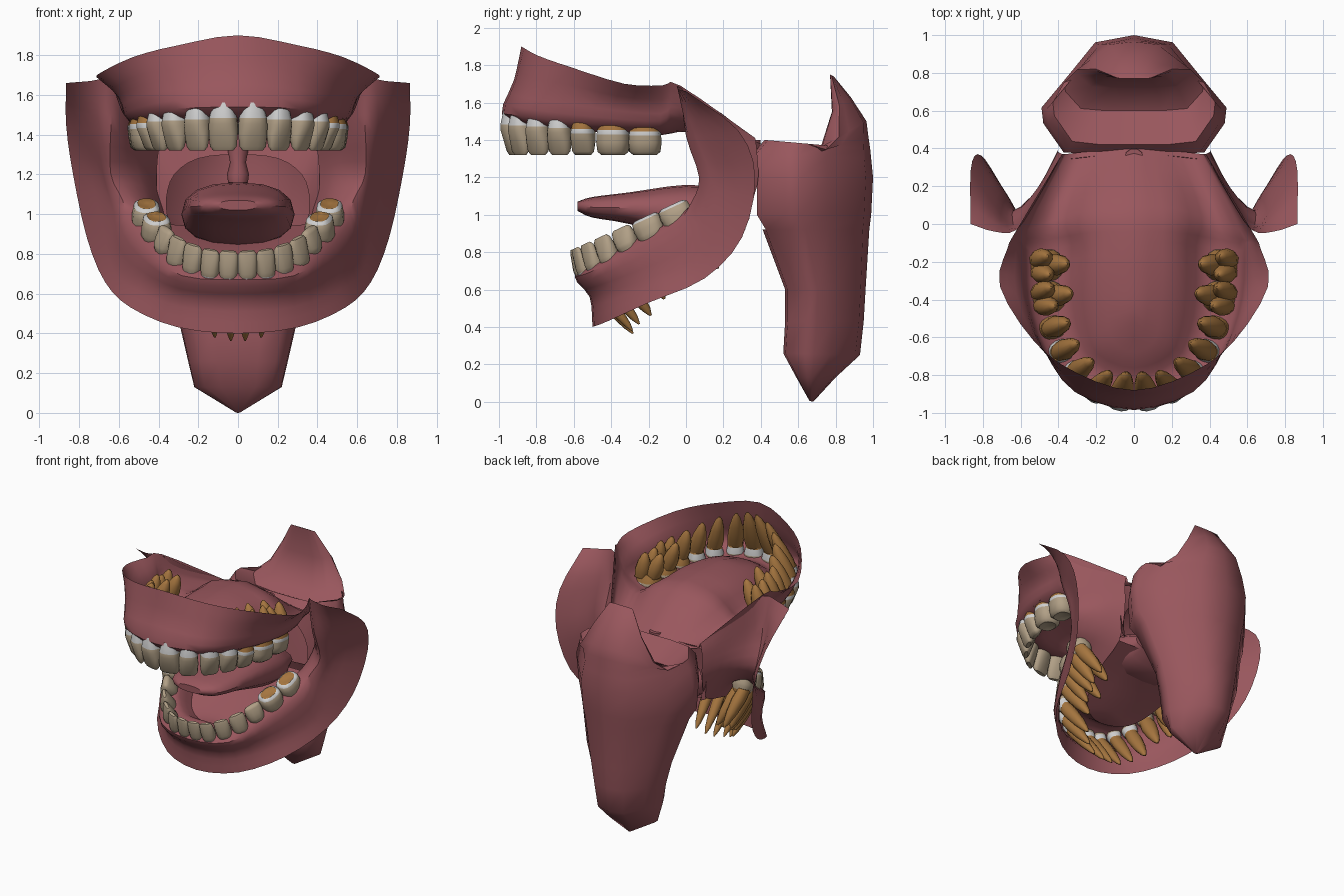
import bpy, bmesh, math
from mathutils import Vector as V

if "Cube" in bpy.data.objects:
    bpy.data.objects.remove(bpy.data.objects["Cube"])


def material(name, rgb):
    m = bpy.data.materials.new(name)
    m.diffuse_color = (*rgb, 1)
    m.use_nodes = True
    m.node_tree.nodes["Principled BSDF"].inputs["Base Color"].default_value = m.diffuse_color
    return m


GUM = material("gum pink", (0.32, 0.095, 0.11))
TOOTH = material("tooth ivory", (0.44, 0.35, 0.24))
ROOT = material("root amber", (0.38, 0.18, 0.05))
WHITE = material("neck white", (0.62, 0.62, 0.62))


def make(name, verts, faces, mats, idx=None, angle=45):
    bm = bmesh.new()
    bv = [bm.verts.new(v) for v in verts]
    for i, f in enumerate(faces):
        face = bm.faces.new([bv[k] for k in f])
        face.material_index = idx[i] if idx else 0
    bmesh.ops.remove_doubles(bm, verts=bm.verts, dist=0.0005)
    bmesh.ops.recalc_face_normals(bm, faces=bm.faces)
    me = bpy.data.meshes.new(name)
    bm.to_mesh(me)
    bm.free()
    for m in mats:
        me.materials.append(m)
    ob = bpy.data.objects.new(name, me)
    bpy.context.collection.objects.link(ob)
    bpy.ops.object.select_all(action='DESELECT')
    ob.select_set(True)
    bpy.context.view_layer.objects.active = ob
    bpy.ops.object.shade_smooth_by_angle(angle=math.radians(angle))
    return ob


def refine(pts, n):
    """Catmull-Rom curve through the points, n steps per span."""
    out = []
    for i in range(len(pts) - 1):
        p1, p2 = pts[i], pts[i + 1]
        p0 = pts[i - 1] if i else p1 * 2 - p2
        p3 = pts[i + 2] if i + 2 < len(pts) else p2 * 2 - p1
        for k in range(n):
            t = k / n
            out.append(0.5 * (2 * p1 + (p2 - p0) * t + (2 * p0 - 5 * p1 + 4 * p2 - p3) * t * t
                              + (3 * p1 - p0 - 3 * p2 + p3) * t ** 3))
    return out + [pts[-1]]


def sheet(name, sections, n=3, m=3):
    """Smooth sheet through half sections, mirrored over x = 0."""
    half = [[V(s[i:i + 3]) for i in range(0, len(s), 3)] for s in sections]
    full = [[V((-p.x, p.y, p.z)) for p in s] for s in half[:0:-1]] + half
    rows = [refine(s, m) for s in full]
    cols = [refine(list(c), n) for c in zip(*rows)]
    w, h = len(cols), len(cols[0])
    faces = [(i * h + j, i * h + j + 1, (i + 1) * h + j + 1, (i + 1) * h + j)
             for i in range(w - 1) for j in range(h - 1)]
    return make(name, [p for c in cols for p in c], faces, [GUM])


def tube(rings):
    """Closed tube through rings: vertices, side faces and two caps."""
    n = len(rings[0])
    faces = [(r * n + k, r * n + (k + 1) % n, (r + 1) * n + (k + 1) % n, (r + 1) * n + k)
             for r in range(len(rings) - 1) for k in range(n)]
    last = (len(rings) - 1) * n
    faces += [tuple(range(n - 1, -1, -1)), tuple(range(last, last + n))]
    return [p for r in rings for p in r], faces


def oval(c, u, v, n=12, e=0.75):
    """Ring around c with half axes u and v; e < 1 squares it off."""
    f = lambda a: math.copysign(abs(a) ** e, a) if abs(a) > 1e-6 else 0
    return [c + u * f(math.cos(2 * math.pi * k / n)) + v * f(math.sin(2 * math.pi * k / n))
            for k in range(n)]


# Upper gum and palate: outer rim, fold, gum line out, gum line in, vault, centre
sheet("upper_gum_and_palate", [
    (0, -.88, 1.9, 0, -.92, 1.72, 0, -.985, 1.54, 0, -.85, 1.47, 0, -.72, 1.53, 0, -.6, 1.58),
    (.3, -.79, 1.85, .3, -.85, 1.68, .31, -.89, 1.53, .24, -.76, 1.46, .15, -.66, 1.54, 0, -.55, 1.6),
    (.53, -.62, 1.79, .49, -.65, 1.65, .46, -.66, 1.5, .34, -.58, 1.45, .2, -.52, 1.56, 0, -.45, 1.63),
    (.71, -.33, 1.7, .59, -.38, 1.6, .54, -.4, 1.48, .38, -.38, 1.44, .22, -.3, 1.58, 0, -.3, 1.64),
    (.67, -.13, 1.69, .6, -.13, 1.58, .55, -.14, 1.47, .38, -.12, 1.43, .22, -.1, 1.58, 0, -.1, 1.64),
    (.62, -.03, 1.69, .6, -.03, 1.6, .56, -.03, 1.52, .42, .02, 1.44, .22, .08, 1.56, 0, .1, 1.6),
    (.38, .37, 1.41, .37, .37, 1.39, .36, .37, 1.37, .28, .38, 1.35, .14, .39, 1.36, 0, .4, 1.38)])

# Lower gum running up into the cheeks: rim, fold, gum line out, gum line in, inner wall
sheet("lower_gum_and_cheeks", [
    (0, -.5, .4, 0, -.515, .56, 0, -.595, .67, 0, -.47, .76, 0, -.36, .7),
    (.3, -.42, .43, .28, -.44, .58, .28, -.52, .69, .2, -.42, .76, .15, -.3, .7),
    (.54, -.2, .53, .49, -.21, .66, .44, -.3, .8, .33, -.28, .86, .25, -.2, .75),
    (.67, .10, .66, .61, .03, .76, .55, -.06, .95, .4, -.06, .97, .32, 0, .85),
    (.76, .3, .88, .65, .12, .98, .58, .03, 1.07, .45, .12, 1.05, .36, .27, .95),
    (.83, .37, 1.2, .7, .18, 1.2, .64, .07, 1.2, .5, .2, 1.2, .4, .38, 1.15),
    (.865, .28, 1.45, .74, .1, 1.42, .64, 0, 1.42, .52, .15, 1.38, .4, .38, 1.33),
    (.865, 0, 1.66, .74, -.04, 1.67, .62, -.03, 1.68, .5, .15, 1.55, .38, .37, 1.41)])

# Floor of the mouth
sheet("mouth_floor", [
    (0, -.36, .7, 0, -.3, .7), (.15, -.3, .7, 0, -.25, .72), (.25, -.2, .75, 0, -.15, .76),
    (.32, 0, .85, 0, .05, .84), (.36, .27, .95, 0, .32, .92)], m=2)

# Soft palate arch around the throat opening
sheet("throat_arch", [
    (0, .37, 1.38, 0, .35, 1.3), (.2, .36, 1.37, .2, .34, 1.28), (.38, .34, 1.35, .32, .32, 1.2),
    (.41, .34, 1.2, .36, .32, 1.08), (.4, .34, .98, .35, .32, .95)], m=2)

# Throat: front y and z, back y and z, half width, along one cross-section
throat = [(.66, .005, .68, .0, .012), (.59, .13, .8, .13, .22), (.52, .26, .93, .25, .25),
          (.53, .43, .95, .43, .29), (.53, .6, .96, .6, .34), (.41, .92, .98, .92, .43),
          (.36, 1.0, .99, 1.0, .47), (.36, 1.2, 1.0, 1.2, .49), (.36, 1.33, .99, 1.3, .46),
          (.42, 1.4, .985, 1.35, .43), (.6, 1.3, .975, 1.42, .37), (.72, 1.36, .965, 1.5, .3),
          (.78, 1.55, .88, 1.63, .2), (.77, 1.75, .79, 1.74, .1)]
outline = [(0, 0), (.4, 0), (.76, .03), (.98, .27), (1, .4), (.76, .62), (.42, .94), (0, 1)]
outline += [(-x, v) for x, v in outline[-2:0:-1]]
rings = [[V((w * x, a + (c - a) * v, b + (d - b) * v)) for x, v in outline]
         for a, b, c, d, w in throat]
verts, faces = tube(rings)


def is_mouth_side(f):
    c = sum((verts[k] for k in f), V((0, 0, 0))) / len(f)
    return c.y < .5 and .92 < c.z < 1.33 and abs(c.x) < .3


make("throat", verts, [f for f in faces if not is_mouth_side(f)], [GUM], angle=55)

# Tongue: y, centre z, half width, then half height
tongue = [V(t) for t in [(-.58, 1.045, .1), (-.5, 1.04, .2), (-.3, 1.035, .25), (0, 1.01, .28),
                         (.18, .99, .28), (.31, .99, .24)]]
heights = refine([V((h, 0, 0)) for h in (.025, .055, .085, .15, .14, .07)], 3)
rings = [oval(V((0, t.x, t.y)), V((t.z, 0, 0)), V((0, 0, h.x)), 16, .85)
         for t, h in zip(refine(tongue, 3), heights)]
make("tongue", *tube(rings), [GUM])

# Uvula
rings = [oval(V((0, .35, z)), V((r, 0, 0)), V((0, r, 0)), 10, 1)
         for z, r in [(1.4, .05), (1.34, .055), (1.26, .04), (1.2, .055), (1.16, .05), (1.14, .02)]]
make("uvula", *tube(rings), [GUM])


def tooth(name, neck, out, up, width, depth, crown, root, molar, necks, lower):
    """Crown along 'up', tapered roots along 'root', all starting at the neck."""
    side = out.cross(up).normalized()
    face = up.cross(side).normalized()
    shape = [(-.15, .7, .75), (0, .78, .85), (.22, .93, 1), (.36, .97, 1),
             (.6, 1, .95 if molar else .75), (.9, .93, .85 if molar else .42),
             (1, .7, .6 if molar else .2)]
    if molar:
        shape.append((.93, .3, .2))
    n = 14
    rings = [oval(neck + up * crown * t, side * width / 2 * a, face * depth / 2 * b, n, .8)
             for t, a, b in shape]
    verts, faces = tube(rings)
    # neck bands outside, amber inside, ivory crown
    idx = [1] * len(faces)
    for k in range(n):
        idx[k] = necks if k < 7 else 2
        idx[n + k] = necks
        if necks == 2 and not lower and k < 7:
            idx[2 * n + k] = 0
    idx[-2] = 2
    if molar and lower:
        idx[5 * n:6 * n] = [0] * n
        idx[6 * n:] = [2] * (len(idx) - 6 * n)
    # one root for front teeth, three for molars
    spots = [(0, 0, 1)] if not molar else [(-.2, .18, .7), (.2, .18, .7), (0, -.2, .75)]
    for a, b, s in spots:
        c = neck + side * width * a + face * depth * b
        rr = [oval(c + root * t + (c - neck) * .4 * t, side * width * .43 * s * k,
                   face * depth * .46 * s * k, 10, 1)
              for t, k in [(-.04, .9), (.25, 1), (.6, .8), (.88, .45), (1, .12)]]
        v2, f2 = tube(rr)
        faces += [tuple(k + len(verts) for k in f) for f in f2]
        verts = verts + v2
        idx += [2] * len(f2)
    make(name, verts, faces, [WHITE, TOOTH, ROOT], idx, 50)


# Teeth rows: x, y, width, depth from the middle to the back
UPPER = [(.074, -.925, .15, .13), (.205, -.885, .135, .12), (.315, -.79, .135, .13),
         (.39, -.675, .13, .14), (.435, -.55, .13, .15), (.455, -.39, .18, .18), (.465, -.22, .18, .18)]
LOWER = [(.047, -.55, .1, .09), (.138, -.535, .1, .09), (.225, -.48, .11, .1),
         (.3, -.4, .12, .11), (.36, -.295, .13, .12), (.41, -.165, .17, .15), (.46, -.02, .18, .15)]
for s, label in ((1, "left"), (-1, "right")):
    for i, (x, y, w, d) in enumerate(UPPER):
        out = V((s * x / .23, (y + .1) / .69, 0)).normalized()
        length = .32 - .022 * i
        tooth(f"upper_tooth_{label}_{i + 1}", V((s * x, y, 1.53 - .008 * i)), out, V((0, 0, -1)),
              w, d, .21 - .008 * i, V((0, 0, length)) - out * (.14 - .014 * i),
              i > 4, 2 if i > 3 else 0, False)
    for i, (x, y, w, d) in enumerate(LOWER):
        out = V((s * x / .23, (y - .05) / .37, 0)).normalized()
        up = V((0, -.42, .9)).normalized()
        drop = .035 if i < 4 else 0
        tooth(f"lower_tooth_{label}_{i + 1}", V((s * x, y, .69 + .45 * (y + .555))) - up * drop,
              out, up, w, d, .135 + drop, V((-s * (.03 + .03 * i), .68 - .03 * i, -.8)) * (.37 - .012 * i),
              i > 4, 0 if i < 4 else 1, True)
